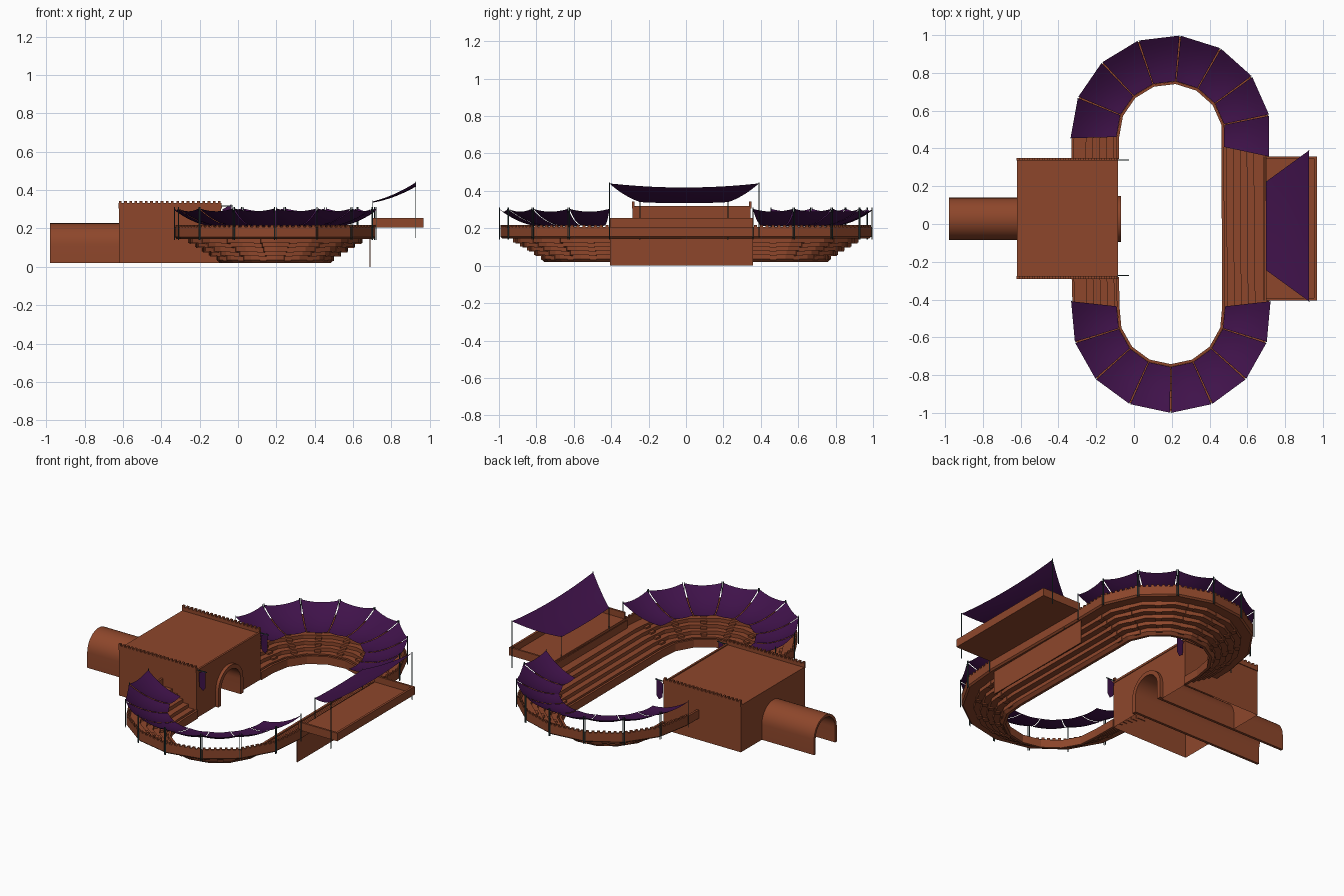
import bpy, bmesh
from math import radians, cos, sin, pi
from mathutils import Vector, Matrix

if "Cube" in bpy.data.objects:
    bpy.data.objects.remove(bpy.data.objects["Cube"])


def material(name, col):
    m = bpy.data.materials.new(name)
    m.diffuse_color = (*col, 1)
    m.use_nodes = True
    m.node_tree.nodes["Principled BSDF"].inputs["Base Color"].default_value = m.diffuse_color
    return m


CLAY = material("clay", (0.27, 0.062, 0.024))
CLOTH = material("purple_cloth", (0.05, 0.006, 0.068))
POLE = material("dark_pole", (0.03, 0.06, 0.06))


def finish(name, bm, mat, smooth=False, fix=True):
    if fix:
        bmesh.ops.recalc_face_normals(bm, faces=bm.faces)
    me = bpy.data.meshes.new(name)
    bm.to_mesh(me)
    bm.free()
    ob = bpy.data.objects.new(name, me)
    bpy.context.collection.objects.link(ob)
    me.materials.append(mat)
    if smooth:
        bpy.ops.object.select_all(action='DESELECT')
        ob.select_set(True)
        bpy.context.view_layer.objects.active = ob
        bpy.ops.object.shade_smooth_by_angle(angle=radians(35))
    return ob


def box(bm, x0, x1, y0, y1, z0, z1):
    m = Matrix.Translation(((x0 + x1) / 2, (y0 + y1) / 2, (z0 + z1) / 2)) @ \
        Matrix.Diagonal((x1 - x0, y1 - y0, z1 - z0, 1))
    bmesh.ops.create_cube(bm, size=1, matrix=m)


def turned_box(bm, pos, ang, sx, sy, sz):
    m = Matrix.Translation(pos) @ Matrix.Rotation(ang, 4, 'Z') @ Matrix.Diagonal((sx, sy, sz, 1))
    bmesh.ops.create_cube(bm, size=1, matrix=m)


def pole(bm, x, y, z0, z1, r=0.0025):
    bmesh.ops.create_cone(bm, cap_ends=True, segments=6, radius1=r, radius2=r, depth=z1 - z0,
                          matrix=Matrix.Translation((x, y, (z0 + z1) / 2)))


def prism(name, pts, x0, x1, skip=(), smooth=False):
    """Extrude a closed (y, z) outline along x, leaving out chosen side faces."""
    bm = bmesh.new()
    a = [bm.verts.new((x0, y, z)) for y, z in pts]
    b = [bm.verts.new((x1, y, z)) for y, z in pts]
    bm.faces.new(a)
    bm.faces.new(b[::-1])
    n = len(pts)
    for i in range(n):
        if i not in skip:
            bm.faces.new((a[i], b[i], b[(i + 1) % n], a[(i + 1) % n]))
    return finish(name, bm, CLAY, smooth)


def arch(r, cy, cz, z0, n=16):
    """Arch outline from the -y foot over the top to the +y foot."""
    return [(cy - r, z0)] + [(cy - r * cos(pi * i / n), cz + r * sin(pi * i / n))
                             for i in range(n + 1)] + [(cy + r, z0)]


# Plan of the oval: two arcs of eight segments joined by straights
CX, YT, YB = 0.195, 0.468, -0.468
low = [(YB, radians(-188.5 + 24.4 * i)) for i in range(9)]
low = [(YB, radians(-90 + 24.2 * (i - 4))) for i in range(9)]
top = [(YT, radians(-12.5 + 24.3 * i)) for i in range(9)]


def at(s, r, z=0):
    return Vector((CX + r * cos(s[1]), s[0] + r * sin(s[1]), z))


# Seating bowl: stepped cross-section swept round the plan, broken by the gatehouse
ROWS, R0, TREAD, Z0, RISE = 5, 0.30, 0.037, 0.05, 0.022
upper = [(0.274, 0.02), (0.274, 0.07), (0.288, 0.07), (0.288, Z0)]
under = [(0.29, 0.02)]
for i in range(ROWS):
    r, z = R0 + TREAD * i, Z0 + RISE * i
    upper += [(r, z), (r, z + RISE)]
    under += [(r + 0.008, z - 0.014), (r + 0.008, z + RISE - 0.014)]
upper += [(0.512, 0.16), (0.512, 0.207), (0.525, 0.207)]
under += [(0.515, 0.146), (0.525, 0.155)]
profile = upper + under[::-1]
stations = [(-0.28, pi)] + low + top + [(0.345, pi)]
bm = bmesh.new()
loops = [[bm.verts.new(at(s, r, z)) for r, z in profile] for s in stations]
n = len(profile)
for a, b in zip(loops, loops[1:]):
    for i in range(n):
        j = (i + 1) % n
        bm.faces.new((a[i], a[j], b[j], b[i]))
bm.faces.new(loops[0])
bm.faces.new(loops[-1][::-1])
finish("seating_bowl", bm, CLAY)

# Aisle stairs, parapet merlons, awnings and poles for every arc segment
stairs, merlons, awning, poles = (bmesh.new() for _ in range(4))
NU, NV = 6, 7
for arc in (low, top):
    for s, t in zip(arc, arc[1:]):
        mid = (s[1] + t[1]) / 2
        k = cos((t[1] - s[1]) / 2)
        for i in range(ROWS):
            r = (R0 + TREAD * i) * k
            turned_box(stairs, at((s[0], mid), r - 0.004, Z0 + RISE * i - 0.004), mid, 0.03, 0.036, 0.03)
        a, b = at(s, 0.519), at(t, 0.519)
        for i in range(7):
            p = a.lerp(b, (i + 0.5) / 7)
            turned_box(merlons, (p.x, p.y, 0.211), mid, 0.013, 0.016, 0.012)
        # sagging cloth panel
        grid = []
        for v in range(NV + 1):
            f = v / NV
            r = 0.532 - 0.243 * f
            z = 0.305 - 0.09 * (1 - (1 - f) ** 2)
            a, b = at(s, r, z), at(t, r, z)
            row = []
            for u in range(NU + 1):
                g = 0.018 + 0.964 * u / NU
                p = a.lerp(b, g)
                p.z -= 0.016 * 4 * g * (1 - g) * (1 - 0.6 * f)
                row.append(awning.verts.new(p))
            grid.append(row)
        for v in range(NV):
            for u in range(NU):
                awning.faces.new((grid[v][u], grid[v + 1][u], grid[v + 1][u + 1], grid[v][u + 1]))
        for g in (0.02, 0.98):
            p = at(s, 0.53).lerp(at(t, 0.53), g)
            pole(poles, p.x, p.y, 0.14, 0.312)
finish("aisle_stairs", stairs, CLAY)
finish("bowl_merlons", merlons, CLAY)

# Gatehouse: box open underneath with an arched passage
GY = 0.027
hole = arch(0.105, GY, 0.115, 0.02)
outline = [(-0.285, 0.02)] + hole + [(0.345, 0.02), (0.345, 0.312), (-0.285, 0.312)]
prism("gatehouse", outline, -0.62, -0.088, skip=range(0, len(hole) + 1))

# Vaulted tunnel and the raised trim round the gate mouth
prism("tunnel", arch(0.112, GY, 0.115, 0.02) + arch(0.096, GY, 0.115, 0.02)[::-1], -0.98, -0.085, smooth=True)
prism("gate_trim", arch(0.122, GY, 0.115, 0.02) + arch(0.096, GY, 0.115, 0.02)[::-1], -0.09, -0.068, smooth=True)

# Gatehouse parapets and merlons
bm = bmesh.new()
for y in (-0.283, 0.343):
    box(bm, -0.622, -0.086, y - 0.007, y + 0.007, 0.305, 0.333)
    for i in range(20):
        x = -0.614 + i * 0.0272
        box(bm, x - 0.007, x + 0.007, y - 0.007, y + 0.007, 0.333, 0.344)
box(bm, -0.096, -0.084, -0.283, 0.343, 0.305, 0.318)
finish("gatehouse_parapets", bm, CLAY)

# Hanging banners on the gate front
bm = bmesh.new()
for y in (-0.272, 0.338):
    pts = [(-0.08, 0.30), (-0.035, 0.325), (-0.032, 0.22), (-0.05, 0.195), (-0.075, 0.215)]
    bm.faces.new([bm.verts.new((x, y, z)) for x, z in pts])
    turned_box(poles, (-0.058, y, 0.316), 0, 0.065, 0.005, 0.005)
finish("gate_banners", bm, CLOTH, fix=False)

# Viewing terrace: tray, rim and the thin wall carrying it
bm = bmesh.new()
box(bm, 0.70, 0.968, -0.405, 0.358, 0.205, 0.216)
box(bm, 0.954, 0.968, -0.405, 0.358, 0.205, 0.255)
for y in (-0.405, 0.346):
    box(bm, 0.70, 0.968, y, y + 0.012, 0.205, 0.255)
finish("viewing_terrace", bm, CLAY)
bm = bmesh.new()
box(bm, 0.686, 0.692, -0.405, 0.358, 0.0, 0.207)
finish("terrace_wall", bm, CLAY)

# Flared terrace awning, rising outward
N = 10
grid = []
for v in range(N + 1):
    f = v / N
    half = 0.235 + 0.165 * f
    row = []
    for u in range(N + 1):
        g = u / N
        z = 0.34 + 0.1 * (0.55 * f + 0.45 * f * f) - (0.006 + 0.016 * f) * 4 * g * (1 - g)
        row.append(awning.verts.new((0.70 + 0.227 * f, -0.01 - half + 2 * half * g, z)))
    grid.append(row)
for v in range(N):
    for u in range(N):
        awning.faces.new((grid[v][u], grid[v + 1][u], grid[v + 1][u + 1], grid[v][u + 1]))
finish("awnings", awning, CLOTH, smooth=True, fix=False)
for y in (-0.41, 0.39):
    pole(poles, 0.927, y, 0.15, 0.445)
for y in (-0.245, 0.225):
    pole(poles, 0.702, y, 0.14, 0.345)
finish("awning_poles", poles, POLE)
